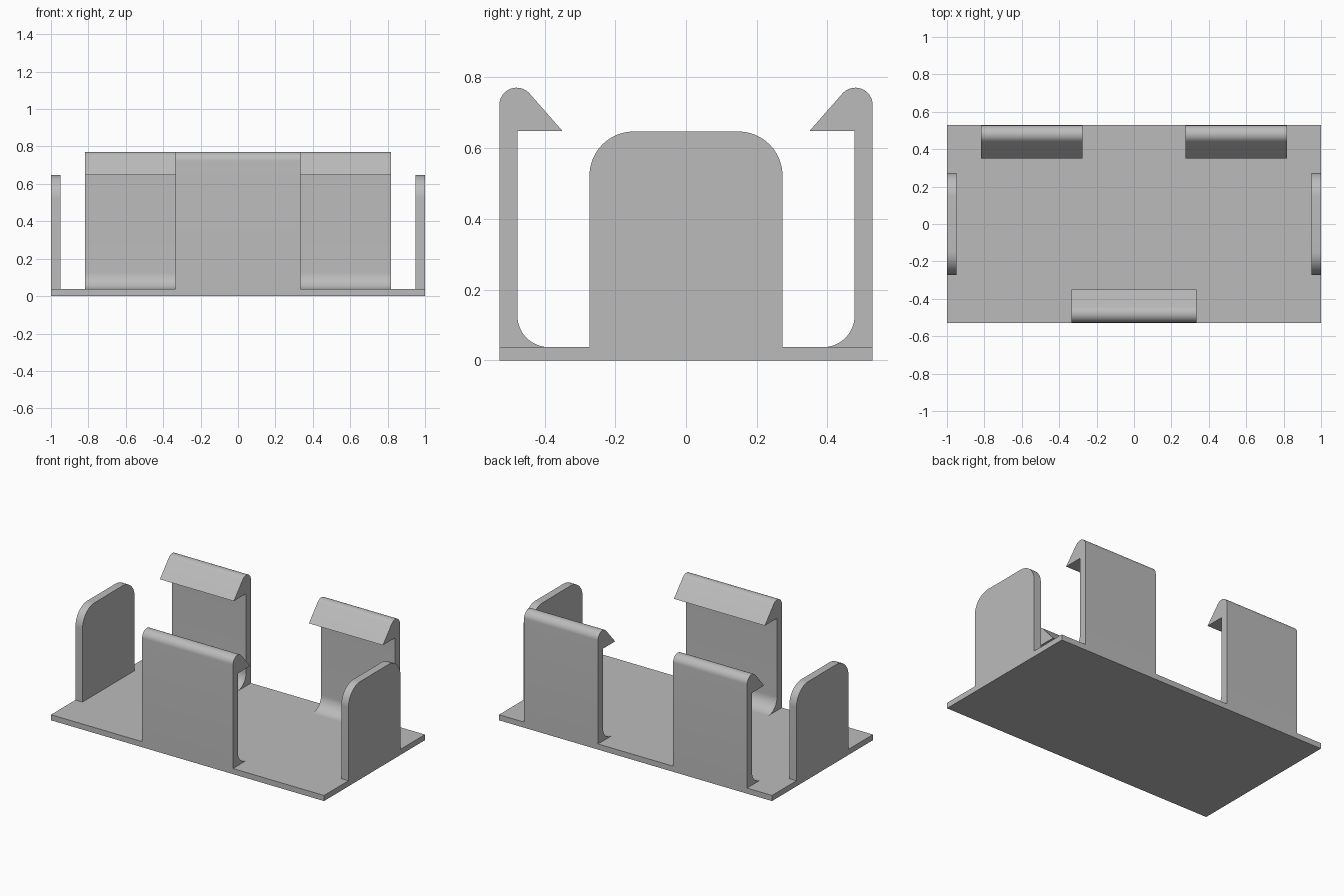
import bpy
import bmesh
from math import cos, sin, radians
from mathutils import Vector

cube = bpy.data.objects.get("Cube")
if cube:
    bpy.data.objects.remove(cube, do_unlink=True)

HALF_Y = 0.528
BASE_TOP = 0.037

grey = bpy.data.materials.new("plain grey")
grey.use_nodes = True
grey.diffuse_color = (0.5, 0.5, 0.5, 1)
grey.node_tree.nodes["Principled BSDF"].inputs["Base Color"].default_value = (0.5, 0.5, 0.5, 1)


def arc(cy, cz, r, start, end, steps=16):
    """Points on a circle in the y-z plane, angles in degrees."""
    angles = [radians(start + (end - start) * i / steps) for i in range(steps + 1)]
    return [(cy + r * cos(a), cz + r * sin(a)) for a in angles]


def extrude_profile(name, profile, x0, x1):
    """Extrude a closed y-z outline along x."""
    bm = bmesh.new()
    face = bm.faces.new([bm.verts.new((x0, y, z)) for y, z in profile])
    geom = bmesh.ops.extrude_face_region(bm, geom=[face])["geom"]
    moved = [v for v in geom if isinstance(v, bmesh.types.BMVert)]
    bmesh.ops.translate(bm, verts=moved, vec=Vector((x1 - x0, 0, 0)))
    bmesh.ops.recalc_face_normals(bm, faces=bm.faces)
    mesh = bpy.data.meshes.new(name)
    bm.to_mesh(mesh)
    bm.free()
    mesh.materials.append(grey)
    obj = bpy.data.objects.new(name, mesh)
    bpy.context.collection.objects.link(obj)
    bpy.ops.object.select_all(action="DESELECT")
    obj.select_set(True)
    bpy.context.view_layer.objects.active = obj
    bpy.ops.object.shade_smooth_by_angle(angle=radians(30))
    return obj


# Base plate
extrude_profile("base_plate", [(-HALF_Y, 0), (HALF_Y, 0), (HALF_Y, BASE_TOP), (-HALF_Y, BASE_TOP)], -1, 1)

# Hooked clip outline: foot fillet, inner wall, barb and rounded top
INNER = -0.477
FILLET = 0.09
TOP_R = 0.049
clip = [(-HALF_Y, BASE_TOP)]
clip += arc(INNER + FILLET, BASE_TOP + FILLET, FILLET, 270, 180)
clip += [(INNER, 0.648), (-0.349, 0.648)]
clip += arc(-HALF_Y + TOP_R, 0.722, TOP_R, 39.5, 180)
back_clip = [(-y, z) for y, z in clip]

extrude_profile("front_clip", clip, -0.333, 0.333)
extrude_profile("back_clip_right", back_clip, -0.817, -0.275)
extrude_profile("back_clip_left", back_clip, 0.275, 0.817)

# Round-shouldered end panels
PANEL_Y = 0.273
PANEL_TOP = 0.647
R = 0.125
panel = [(-PANEL_Y, BASE_TOP), (PANEL_Y, BASE_TOP)]
panel += arc(PANEL_Y - R, PANEL_TOP - R, R, 0, 90)
panel += arc(R - PANEL_Y, PANEL_TOP - R, R, 90, 180)
extrude_profile("end_panel_right", panel, -1, -0.948)
extrude_profile("end_panel_left", panel, 0.948, 1)
